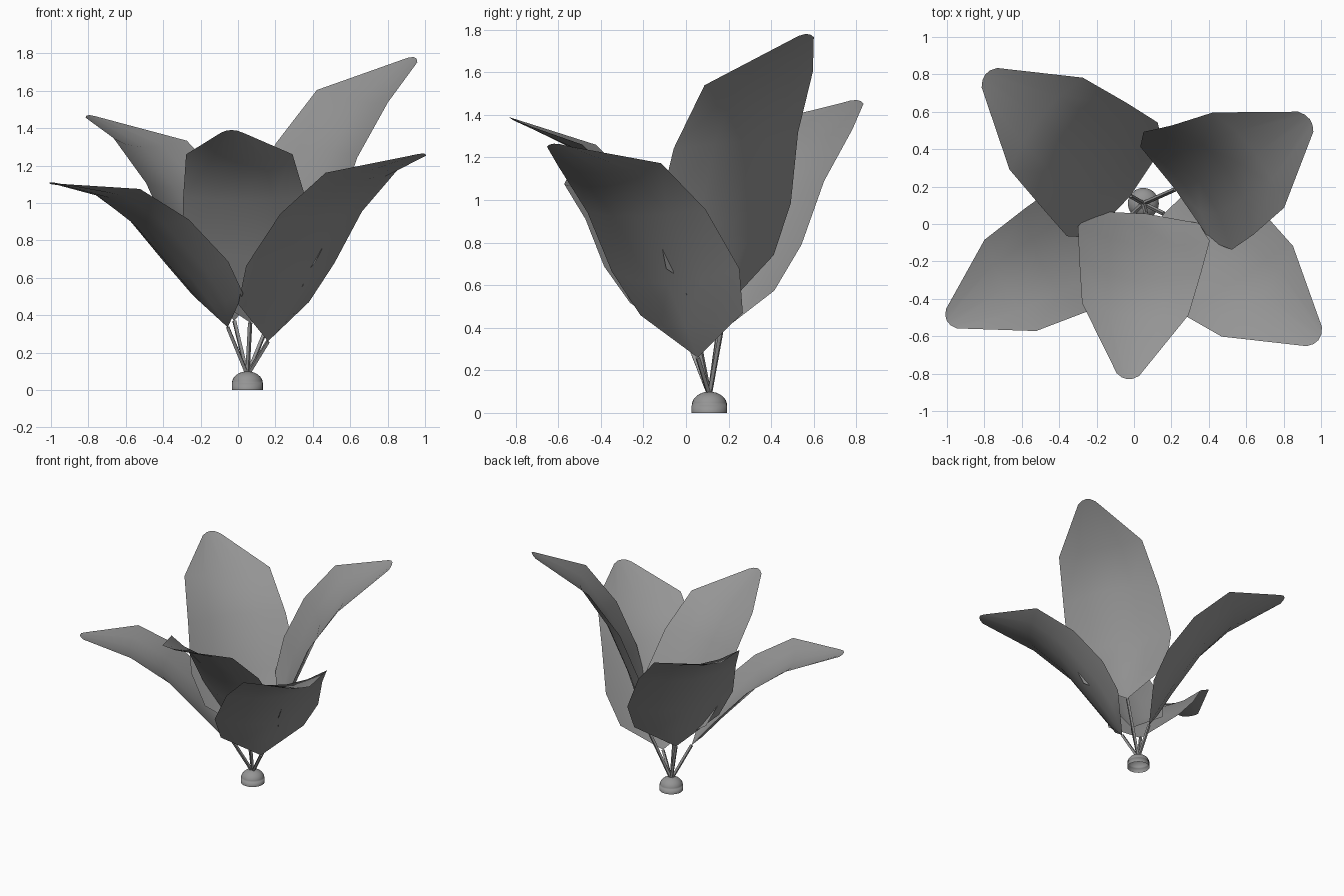
import bpy, bmesh
from mathutils import Vector

cube = bpy.data.objects.get("Cube")
if cube:
    bpy.data.objects.remove(cube, do_unlink=True)

grey = bpy.data.materials.new("plain_grey")
grey.use_nodes = True
grey.diffuse_color = (0.3, 0.3, 0.3, 1)
grey.node_tree.nodes["Principled BSDF"].inputs["Base Color"].default_value = (0.3, 0.3, 0.3, 1)


def finish(name, bm, smooth=True):
    mesh = bpy.data.meshes.new(name)
    bm.to_mesh(mesh)
    bm.free()
    mesh.materials.append(grey)
    obj = bpy.data.objects.new(name, mesh)
    bpy.context.collection.objects.link(obj)
    for p in mesh.polygons:
        p.use_smooth = smooth
    return obj


# Leaf cross-sections: spine distance, edge distance, half width, spine height, edge height
LENGTH = 1.46
ROWS = [(0.17, 0.17, 0.305, 0.045, 0.12), (0.395, 0.395, 0.38, 0.1, 0.19),
        (0.79, 0.74, 0.352, 0.165, 0.245), (1.09, 1.09, 0.307, 0.155, 0.215),
        (LENGTH, 1.43, 0.065, 0.0, 0.01)]
STEPS = (-1, -0.5, 0, 0.5, 1)


def make_leaf(name, base, tip, side):
    base, tip, v = Vector(base), Vector(tip), Vector(side)
    chord = tip - base
    scale = chord.length / LENGTH
    u = chord.normalized()
    v = (v - u * v.dot(u)).normalized()
    w = u.cross(v)
    if w.z < 0:
        v, w = -v, -w
    bm = bmesh.new()
    root = bm.verts.new(base)
    previous = None
    for mid_along, edge_along, half, spine, edge in ROWS:
        row = []
        for s in STEPS:
            reach = mid_along + (edge_along - mid_along) * s * s
            height = spine + (edge - spine) * s * s
            row.append(bm.verts.new(base + scale * (u * reach + v * half * s + w * height)))
        for i in range(len(STEPS) - 1):
            if previous:
                bm.faces.new((previous[i], previous[i + 1], row[i + 1], row[i]))
            else:
                bm.faces.new((root, row[i + 1], row[i]))
        previous = row
    finish(name, bm)


# Thin square stem between two points
def make_stem(name, start, end, radius=0.012):
    start, end = Vector(start), Vector(end)
    axis = end - start
    bm = bmesh.new()
    bmesh.ops.create_cone(bm, cap_ends=True, segments=4, radius1=radius,
                          radius2=radius, depth=axis.length)
    bm.transform(axis.to_track_quat('Z', 'Y').to_matrix().to_4x4())
    bmesh.ops.translate(bm, verts=bm.verts, vec=(start + end) / 2)
    finish(name, bm, False)


# Leaves: base, tip, sideways direction
LEAVES = {
    "front": ((0.065, 0.055, 0.36), (-0.035, -0.83, 1.39), (0.993, -0.11, 0)),
    "front_left": ((0.16, 0.055, 0.26), (0.987, -0.62, 1.265), (0.603, 0.798, 0)),
    "front_right": ((-0.055, 0.01, 0.335), (-1.0, -0.52, 1.11), (0.5, -0.865, 0)),
    "back_left": ((0.22, 0.185, 0.495), (0.94, 0.56, 1.78), (0.61, -0.79, -0.076)),
    "back_right": ((-0.02, 0.15, 0.37), (-0.795, 0.80, 1.47), (0.607, 0.794, 0)),
}
CENTRE = Vector((0.05, 0.11, 0))
for where, (base, tip, side) in LEAVES.items():
    make_leaf(where + "_leaf", base, tip, side)
    make_stem(where + "_stem", CENTRE + Vector((0, 0, 0.08)), base)

# Open-bottomed dome at the foot: flattened cap on a short straight wall
WALL = Vector((0, 0, 0.035))
bm = bmesh.new()
bmesh.ops.create_uvsphere(bm, u_segments=24, v_segments=16, radius=0.083)
bmesh.ops.bisect_plane(bm, geom=bm.verts[:] + bm.edges[:] + bm.faces[:],
                       plane_co=(0, 0, 0), plane_no=(0, 0, 1), clear_inner=True)
bmesh.ops.scale(bm, verts=bm.verts, vec=(1, 1, 0.78))
bmesh.ops.translate(bm, verts=bm.verts, vec=CENTRE + WALL)
rim = [e for e in bm.edges if e.is_boundary]
skirt = bmesh.ops.extrude_edge_only(bm, edges=rim)["geom"]
bmesh.ops.translate(bm, verts=[g for g in skirt if isinstance(g, bmesh.types.BMVert)], vec=-WALL)
bmesh.ops.recalc_face_normals(bm, faces=bm.faces)
finish("base_dome", bm)
